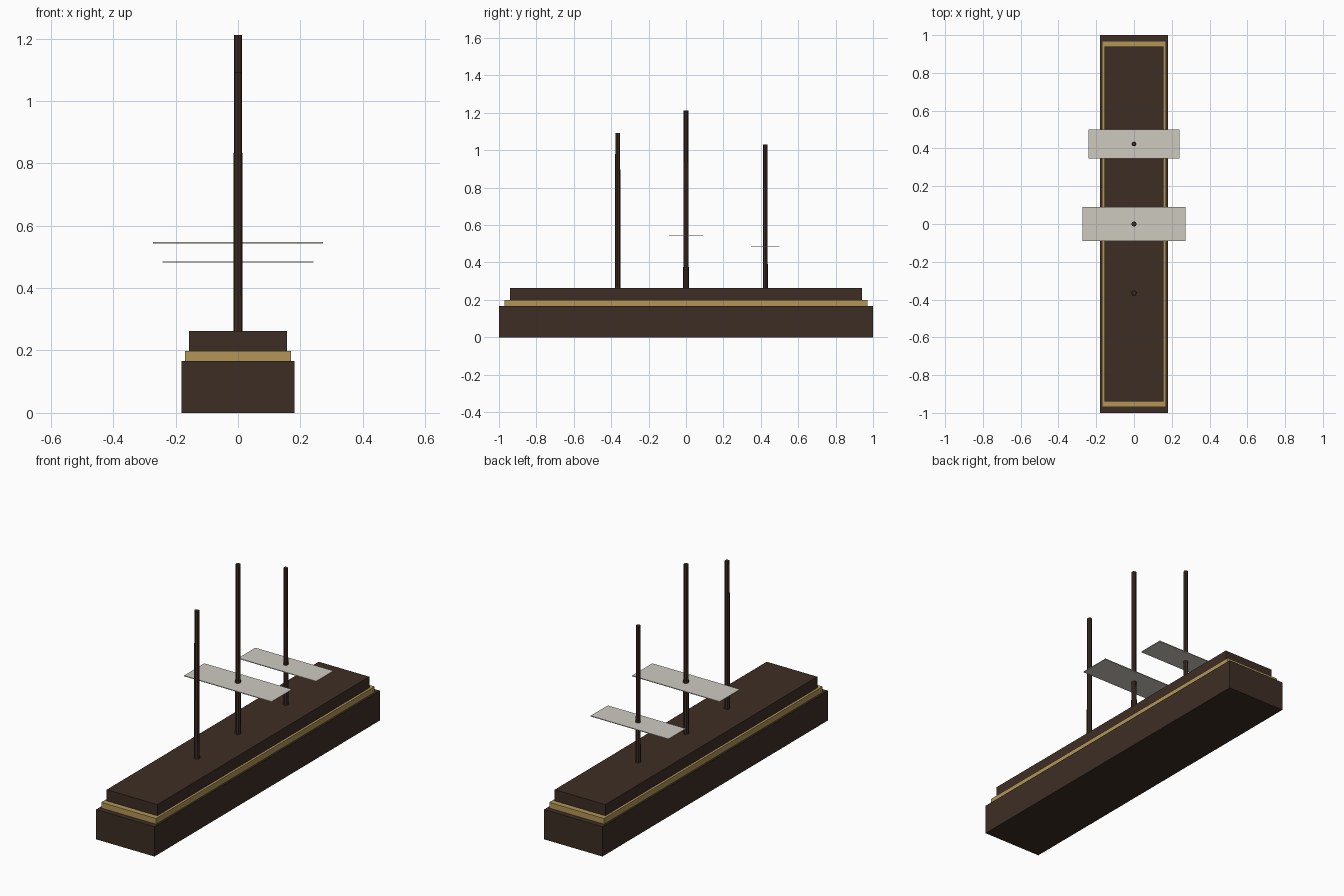
import bpy
import math

if "Cube" in bpy.data.objects:
    bpy.data.objects.remove(bpy.data.objects["Cube"])


def material(name, rgb):
    m = bpy.data.materials.new(name)
    m.diffuse_color = (*rgb, 1.0)
    m.use_nodes = True
    m.node_tree.nodes["Principled BSDF"].inputs["Base Color"].default_value = m.diffuse_color
    return m


DARK_WOOD = material("dark brown wood", (0.047, 0.027, 0.018))
GOLD = material("dull gold", (0.45, 0.305, 0.095))
CLOTH = material("pale grey cloth", (0.61, 0.59, 0.53))


def box(name, half_x, half_y, z0, z1, mat, y=0.0):
    bpy.ops.mesh.primitive_cube_add(size=1, location=(0, y, (z0 + z1) / 2))
    ob = bpy.context.object
    ob.name = name
    ob.scale = (2 * half_x, 2 * half_y, z1 - z0)
    bpy.ops.object.transform_apply(location=False, rotation=False, scale=True)
    ob.data.materials.append(mat)
    return ob


def mast(name, y, top, r_low, r_high):
    base = 0.262
    bpy.ops.mesh.primitive_cone_add(
        vertices=8, radius1=r_low, radius2=r_high, depth=top - base,
        location=(0, y, (top + base) / 2))
    ob = bpy.context.object
    ob.name = name
    ob.data.materials.append(DARK_WOOD)
    return ob


# Stepped hull: lower body, gold band, raised deck
box("hull", 0.181, 1.0, 0.0, 0.167, DARK_WOOD)
box("gold_band", 0.17, 0.97, 0.167, 0.199, GOLD)
box("deck", 0.157, 0.94, 0.199, 0.262, DARK_WOOD)

# Three slightly tapered masts
mast("front_mast", -0.365, 1.091, 0.0150, 0.0130)
mast("middle_mast", 0.0, 1.212, 0.0150, 0.0125)
mast("rear_mast", 0.424, 1.03, 0.0135, 0.0110)

# Thin flat sails lying across two masts
box("middle_sail", 0.272, 0.09, 0.543, 0.547, CLOTH)
box("rear_sail", 0.242, 0.076, 0.482, 0.486, CLOTH, y=0.424)
